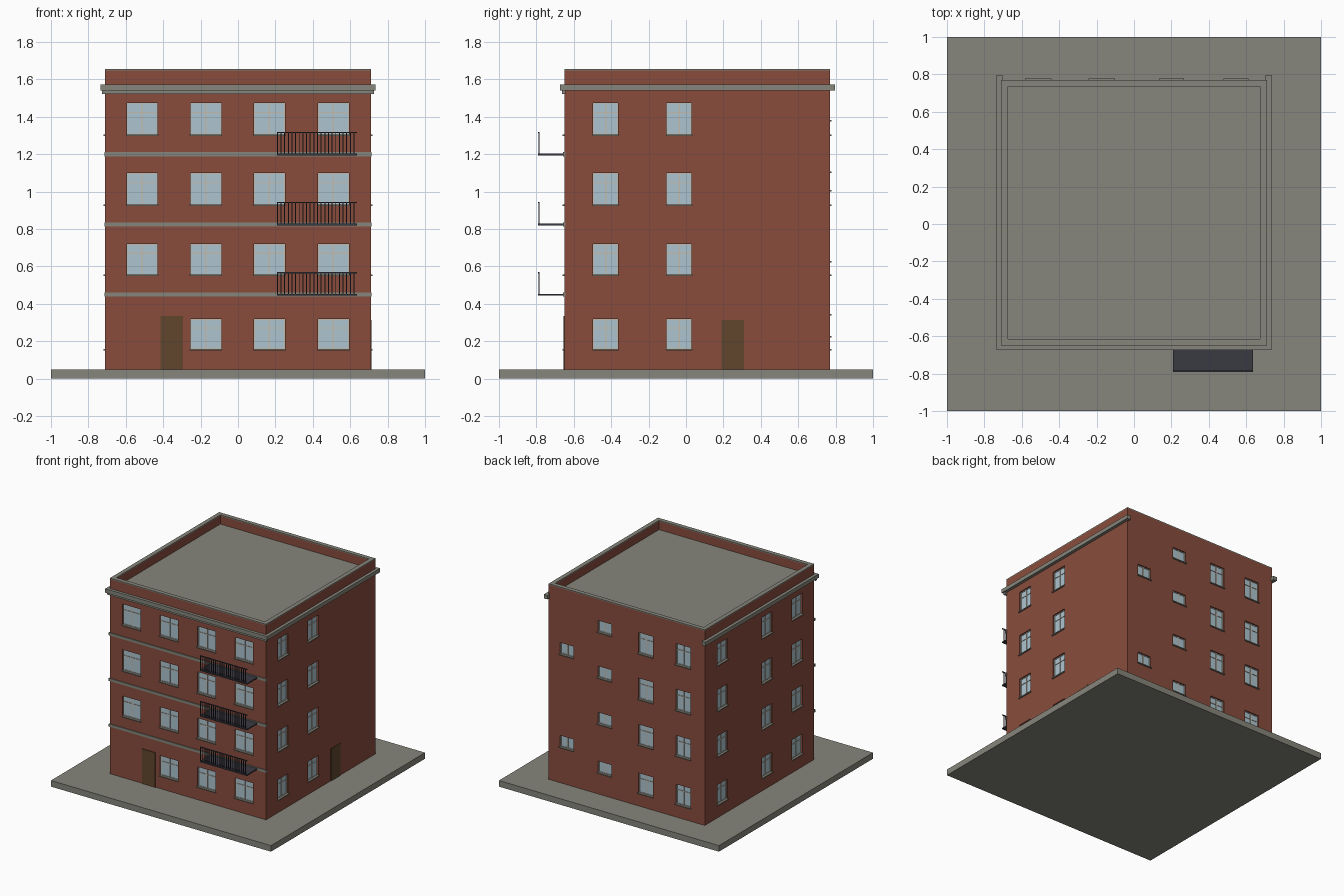
import bpy, bmesh

if "Cube" in bpy.data.objects:
    bpy.data.objects.remove(bpy.data.objects["Cube"])

def mat(name, r, g, b):
    m = bpy.data.materials.new(name)
    m.diffuse_color = (r, g, b, 1)
    m.use_nodes = True
    m.node_tree.nodes["Principled BSDF"].inputs["Base Color"].default_value = m.diffuse_color
    return m

BRICK = mat("brick_red", .25, .073, .046)
STONE = mat("stone_grey", .24, .235, .2)
GLASS = mat("pale_glass", .42, .56, .63)
FRAME = mat("cream_frame", .54, .5, .43)
DOOR = mat("brown_door", .12, .062, .027)
METAL = mat("dark_metal", .042, .041, .054)

def boxes(name, items, material):
    """One object made of axis-aligned boxes (x0, x1, y0, y1, z0, z1)."""
    bm = bmesh.new()
    for x0, x1, y0, y1, z0, z1 in items:
        v = [bm.verts.new((x, y, z)) for z in (z0, z1)
             for x, y in ((x0, y0), (x1, y0), (x1, y1), (x0, y1))]
        bm.faces.new(v[3::-1])
        bm.faces.new(v[4:])
        for i in range(4):
            j = (i + 1) % 4
            bm.faces.new((v[i], v[j], v[j + 4], v[i + 4]))
    me = bpy.data.meshes.new(name)
    bm.to_mesh(me)
    bm.free()
    me.materials.append(material)
    ob = bpy.data.objects.new(name, me)
    bpy.context.collection.objects.link(ob)
    return ob

X, YF, YB = .71, -.65, .77          # wall planes
WALL_TOP, DECK, TOP = 1.57, 1.58, 1.657

def on_wall(side, u0, u1, d0, d1, z0, z1):
    """Box on a wall: u along the wall, d outward from it."""
    if side == "front":
        return (u0, u1, YF - d1, YF - d0, z0, z1)
    if side == "back":
        return (u0, u1, YB + d0, YB + d1, z0, z1)
    if side == "right":
        return (X + d0, X + d1, u0, u1, z0, z1)
    return (-X - d1, -X - d0, u0, u1, z0, z1)

def ring(t, z0, z1):
    """Four boxes around the roof edge, t thick."""
    return [(-X, X, YF, YF + t, z0, z1), (-X, X, YB - t, YB, z0, z1),
            (-X, -X + t, YF + t, YB - t, z0, z1), (X - t, X, YF + t, YB - t, z0, z1)]

# Window layout: (side, centre u, width, bottom, top)
ROWS = [(.158, .32), (.555, .72), (.93, 1.1), (1.305, 1.475)]
windows = []
for i, (a, b) in enumerate(ROWS):
    for u in (-.512, -.172, .168, .51):
        if i or u > -.5:
            windows.append(("front", u, .165, a, b))
    for u in (-.43, -.037):
        windows.append(("right", u, .132, a, b))
    for u in (-.43, -.037, .54):
        windows.append(("left", u, .132, a, b))
    for u in (-.512, -.172):
        windows.append(("back", u, .132, a, b))
    windows.append(("back", .2, .125, b - .093, b))
for z in (.345, 1.108):             # stair landing windows
    windows.append(("back", .545, .125, z, z + .093))

# Window parts
cuts, panes, bars, sills = [], [], [], []
R = .016                            # recess depth
for s, u, w, a, b in windows:
    l, r = u - w / 2, u + w / 2
    cuts.append(on_wall(s, l, r, -R, .05, a, b))
    panes.append(on_wall(s, l, r, -R - .001, -R + .002, a, b))
    e, f0, f1 = .005, -R, -R + .006
    bars += [on_wall(s, l, l + e, f0, f1, a, b), on_wall(s, r - e, r, f0, f1, a, b),
             on_wall(s, l, r, f0, f1, a, a + e), on_wall(s, l, r, f0, f1, b - e, b),
             on_wall(s, u - .004, u + .004, f0, f1, a, b)]
    if b - a > .12:
        t = a + (b - a) * .7
        bars.append(on_wall(s, l, r, f0, f1, t - .003, t + .003))
    sills.append(on_wall(s, l - .005, r + .005, -R, .009, a - .007, a + .001))

# Ground slab
boxes("base_slab", [(-1, 1, -1, 1, 0, .05)], STONE)

# Brick body with window recesses cut in
walls = boxes("walls", [(-X, X, YF, YB, .05, WALL_TOP)], BRICK)
cutter = boxes("window_cutter", cuts, BRICK)
cutter.hide_render = True
mod = walls.modifiers.new("recesses", "BOOLEAN")
mod.operation = "DIFFERENCE"
mod.solver = "EXACT"
mod.object = cutter
bpy.context.view_layer.objects.active = walls
bpy.ops.object.modifier_apply(modifier=mod.name)
bpy.data.objects.remove(cutter)

boxes("window_glass", panes, GLASS)
boxes("window_frames", bars, FRAME)
boxes("window_sills", sills, STONE)

# Doors
boxes("front_door", [on_wall("front", -.415, -.295, -.002, .005, .05, .335)], DOOR)
boxes("side_door", [on_wall("right", .19, .31, -.002, .005, .05, .315)], DOOR)

# Roof deck, parapet and coping
boxes("roof_deck", [(-X + .03, X - .03, YF + .03, YB - .03, WALL_TOP, DECK)], STONE)
boxes("parapet", ring(.033, WALL_TOP, TOP - .008), BRICK)
boxes("coping", ring(.035, TOP - .008, TOP), STONE)

# Cornice on front and sides, with a lower step on the front
C = .735
boxes("cornice", [(-C, C, YF - .024, YF, 1.54, 1.572),
                  (-C, -.702, YF, .797, 1.54, 1.572),
                  (.702, C, YF, .797, 1.54, 1.572)], STONE)
boxes("cornice_step", [(-.726, .726, YF - .014, YF + .005, 1.523, 1.54)], STONE)

# Floor bands and balconies
FLOORS = (.45, .825, 1.2)
boxes("floor_bands", [(-.715, .715, YF - .007, YF + .005, z - .011, z + .011)
                      for z in FLOORS], STONE)
B0, B1, BY = .208, .635, -.79
boxes("balcony_slabs", [(B0, B1, BY, YF, z - .006, z + .004) for z in FLOORS], METAL)
rails = []
for z in FLOORS:
    rails.append((B0, B1, BY, BY + .007, z + .113, z + .12))
    for k in range(22):
        x = B0 + k * .0195
        rails.append((x, x + .005, BY + .001, BY + .006, z + .004, z + .113))
boxes("balcony_railings", rails, METAL)
